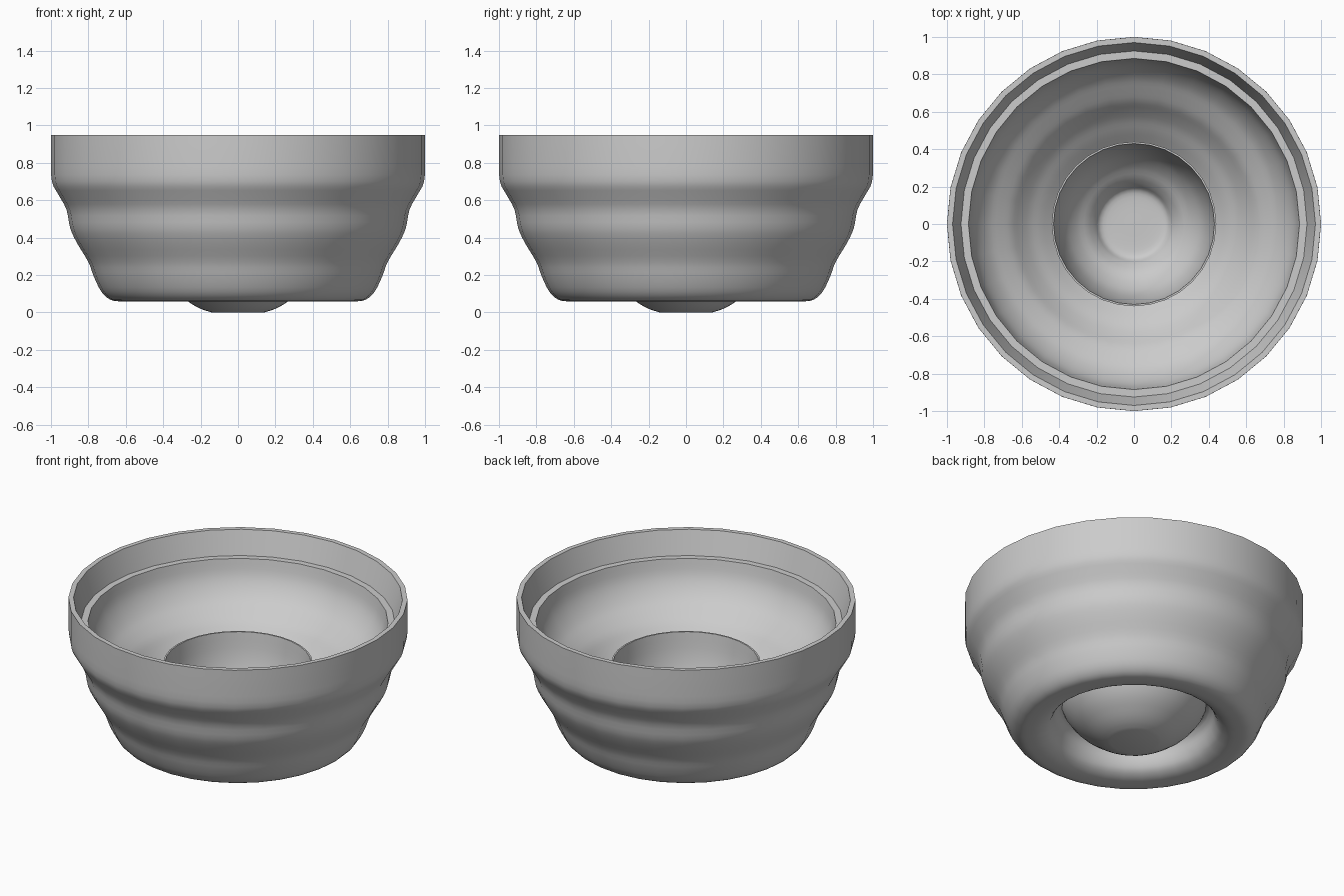
import bpy, bmesh, math
from mathutils import Vector

if "Cube" in bpy.data.objects:
    bpy.data.objects.remove(bpy.data.objects["Cube"])

SIDES = 32


def spline(pts, n=3):
    """Smooth a run of (radius, height) points with a Catmull-Rom curve."""
    p = [Vector(q) for q in pts]
    if len(p) < 3:
        return p
    p = [p[0] * 2 - p[1]] + p + [p[-1] * 2 - p[-2]]
    out = []
    for a, b, c, d in zip(p, p[1:], p[2:], p[3:]):
        for i in range(n):
            t = i / n
            out.append(0.5 * (2 * b + (c - a) * t + (2 * a - 5 * b + 4 * c - d) * t * t
                              + (3 * b - a - 3 * c + d) * t ** 3))
    return out + [p[-2]]


def lathe(name, runs, closed):
    """Spin smooth runs joined by sharp corners around z."""
    prof = [q for run in runs for q in spline(run)]
    bm = bmesh.new()
    rings = []
    for r, z in prof:
        if r < 1e-4:
            rings.append([bm.verts.new((0, 0, z))] * SIDES)
        else:
            rings.append([bm.verts.new((r * math.sin(2 * math.pi * i / SIDES),
                                        r * math.cos(2 * math.pi * i / SIDES), z))
                          for i in range(SIDES)])
    pairs = list(zip(rings, rings[1:]))
    if closed:
        pairs.append((rings[-1], rings[0]))
    for a, b in pairs:
        for i in range(SIDES):
            j = (i + 1) % SIDES
            quad = list(dict.fromkeys((a[i], a[j], b[j], b[i])))
            if len(quad) > 2:
                bm.faces.new(quad)
    bmesh.ops.remove_doubles(bm, verts=bm.verts, dist=1e-4)
    bmesh.ops.recalc_face_normals(bm, faces=bm.faces)
    me = bpy.data.meshes.new(name)
    bm.to_mesh(me)
    bm.free()
    ob = bpy.data.objects.new(name, me)
    bpy.context.collection.objects.link(ob)
    bpy.ops.object.select_all(action='DESELECT')
    ob.select_set(True)
    bpy.context.view_layer.objects.active = ob
    bpy.ops.object.shade_smooth_by_angle(angle=math.radians(40))
    return ob


# Rippled bowl: outside wall, curled foot, groove, inner surface, ledge and rim
lathe("rippled_bowl", [
    [(1, .95), (1, .82), (.995, .7), (.96, .63), (.917, .55), (.897, .45), (.86, .37),
     (.80, .27), (.77, .19), (.73, .11), (.68, .067), (.62, .06), (.56, .067),
     (.51, .095), (.483, .14), (.465, .20), (.44, .235)],
    [(.42, .24), (.42, .29)],
    [(.44, .29), (.50, .34), (.56, .385), (.61, .435), (.66, .49), (.72, .535),
     (.78, .58), (.83, .64), (.865, .71), (.885, .80)],
    [(.925, .80), (.97, .95)],
], True)

# Central cup: inside, thin lip, rounded outside standing on a small foot
lathe("centre_cup", [
    [(0, .03), (.12, .03), (.18, .04), (.21, .08), (.25, .125), (.31, .175),
     (.37, .26), (.41, .39), (.43, .535)],
    [(.44, .535), (.437, .40), (.43, .25), (.36, .135), (.27, .06), (.20, .02), (.14, 0)],
    [(.14, 0), (0, 0)],
], False)
